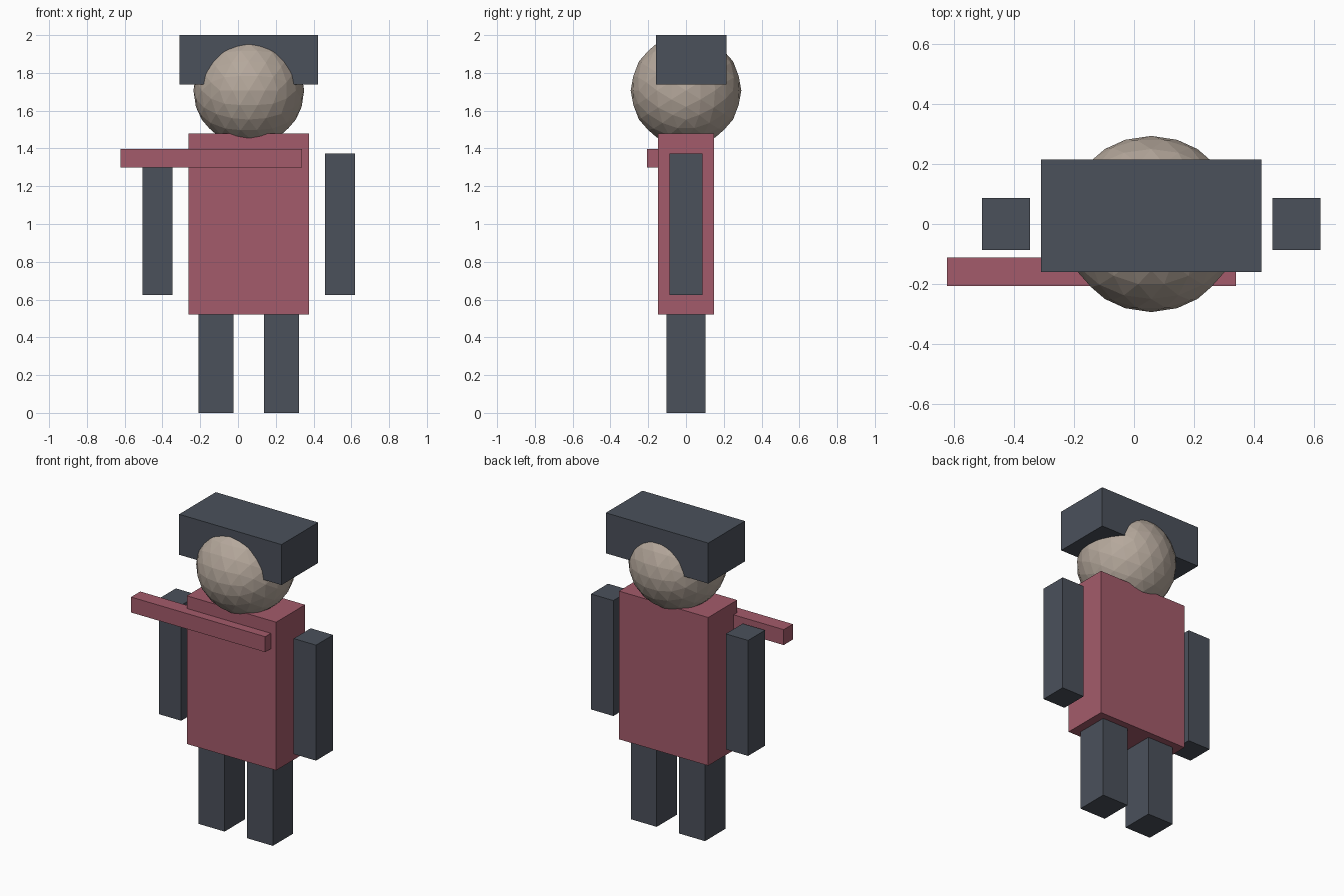
import bpy, math

if "Cube" in bpy.data.objects:
    bpy.data.objects.remove(bpy.data.objects["Cube"])

CX = 0.057  # body centre line, offset by the long bar


def material(name, rgb):
    m = bpy.data.materials.new(name)
    m.diffuse_color = (*rgb, 1)
    m.use_nodes = True
    m.node_tree.nodes["Principled BSDF"].inputs["Base Color"].default_value = m.diffuse_color
    return m


RED = material("dull_red", (0.37, 0.105, 0.145))
DARK = material("slate", (0.07, 0.082, 0.105))
TAN = material("warm_grey", (0.46, 0.39, 0.33))


def box(name, x, y, z, mat):
    """Box from (min, max) pairs on each axis."""
    mid = [(a + b) / 2 for a, b in (x, y, z)]
    bpy.ops.mesh.primitive_cube_add(size=1, location=mid)
    ob = bpy.context.object
    ob.name = name
    ob.scale = [b - a for a, b in (x, y, z)]
    bpy.ops.object.transform_apply(location=False, rotation=False, scale=True)
    ob.data.materials.append(mat)
    return ob


# Torso and the bar held across the chest
box("torso", (CX - 0.32, CX + 0.32), (-0.148, 0.148), (0.52, 1.48), RED)
box("chest_bar", (-0.622, 0.339), (-0.206, -0.112), (1.298, 1.398), RED)

# Arms and legs on both sides
for label, s in (("left", 1), ("right", -1)):
    arm = CX + s * 0.483
    leg = CX + s * 0.173
    box(label + "_arm", (arm - 0.08, arm + 0.08), (-0.087, 0.087), (0.625, 1.373), DARK)
    box(label + "_leg", (leg - 0.093, leg + 0.093), (-0.104, 0.104), (0, 0.52), DARK)

# Faceted head, turned so its edges line up with the axes
bpy.ops.mesh.primitive_ico_sphere_add(
    subdivisions=3, radius=0.293, location=(CX, 0, 1.707),
    rotation=(0, math.radians(58.283), 0))
head = bpy.context.object
head.name = "head"
head.data.materials.append(TAN)

# Block hat, set slightly back
box("hat", (CX - 0.367, CX + 0.367), (-0.16, 0.215), (1.738, 2.0), DARK)
